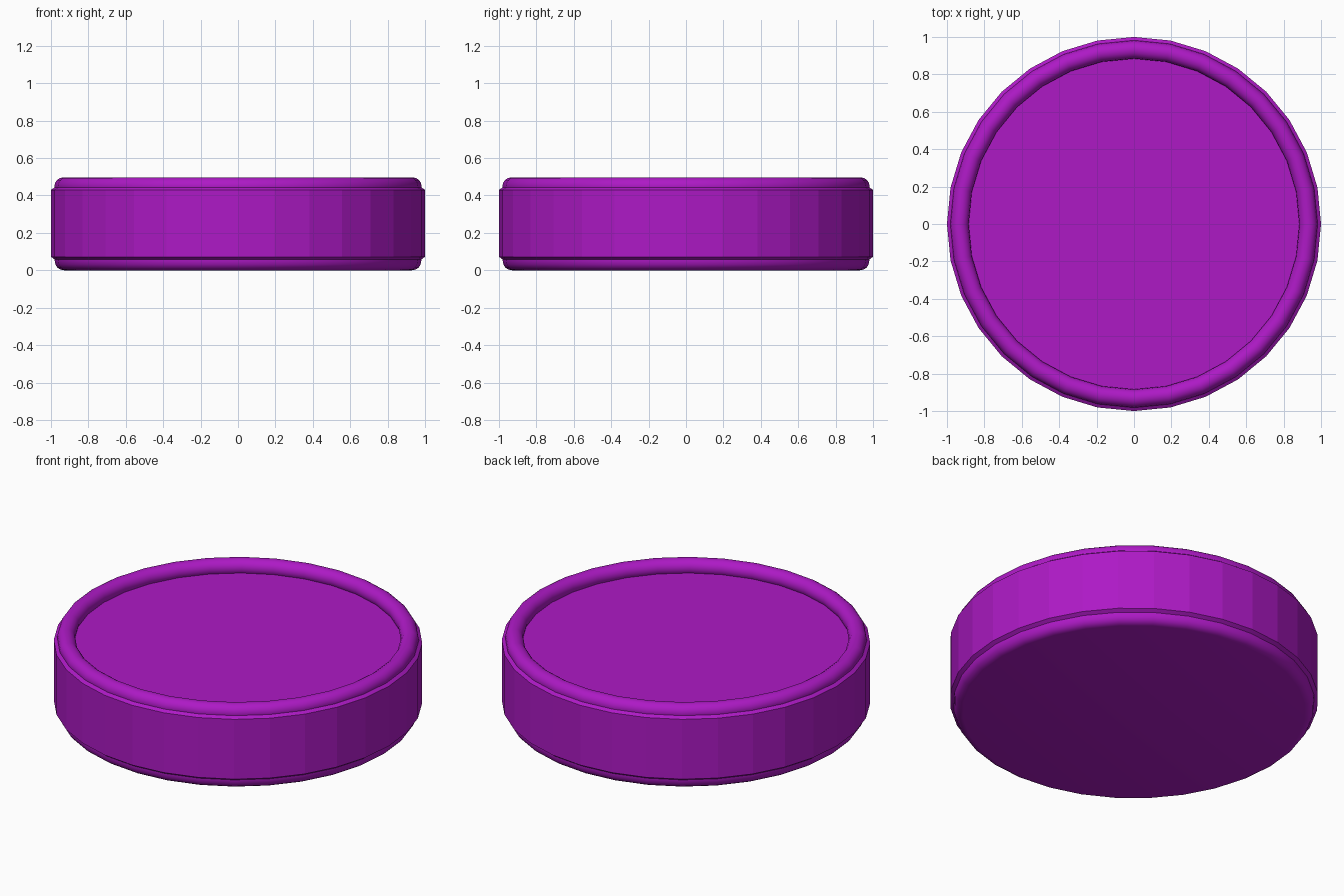
import bpy, bmesh
from math import sin, cos, pi, radians

if "Cube" in bpy.data.objects:
    bpy.data.objects.remove(bpy.data.objects["Cube"])

SIDES = 32
mat = bpy.data.materials.new("purple")
mat.diffuse_color = (0.42, 0.01, 0.56, 1)
mat.use_nodes = True
mat.node_tree.nodes["Principled BSDF"].inputs["Base Color"].default_value = mat.diffuse_color


def lathe(name, profile, angle, closed=False):
    """Revolve (radius, z) points about z; radius 0 becomes a pole."""
    bm = bmesh.new()
    rings = []
    for r, z in profile:
        if r == 0:
            rings.append([bm.verts.new((0, 0, z))] * SIDES)
        else:
            rings.append([bm.verts.new((r * cos(2 * pi * i / SIDES),
                                        r * sin(2 * pi * i / SIDES), z))
                          for i in range(SIDES)])
    pairs = list(zip(rings, rings[1:]))
    if closed:
        pairs.append((rings[-1], rings[0]))
    for a, b in pairs:
        for i in range(SIDES):
            j = (i + 1) % SIDES
            bm.faces.new(list(dict.fromkeys((a[i], a[j], b[j], b[i]))))
    bmesh.ops.recalc_face_normals(bm, faces=bm.faces[:])
    mesh = bpy.data.meshes.new(name)
    bm.to_mesh(mesh)
    bm.free()
    mesh.materials.append(mat)
    ob = bpy.data.objects.new(name, mesh)
    bpy.context.collection.objects.link(ob)
    bpy.ops.object.select_all(action='DESELECT')
    ob.select_set(True)
    bpy.context.view_layer.objects.active = ob
    bpy.ops.object.shade_smooth_by_angle(angle=radians(angle))
    return ob


def arc(r, z, rad, start, end, n):
    return [(r + rad * cos(radians(start + (end - start) * k / n)),
             z + rad * sin(radians(start + (end - start) * k / n)))
            for k in range(n + 1)]


# Rounded base plate
lathe("base", [(0, 0)] + arc(0.93, 0.05, 0.05, -90, 0, 4) + [(0.98, 0.07), (0, 0.07)], 30)

# Faceted outer wall with small bevels and the recessed top floor
lathe("body", [(0, 0.058), (0.98, 0.058), (1.0, 0.072), (1.0, 0.43),
               (0.98, 0.444), (0.93, 0.444), (0.91, 0.425), (0, 0.425)], 10)

# Round rim around the top
lathe("rim", arc(0.933, 0.448, 0.049, 0, 337.5, 15), 40, closed=True)
